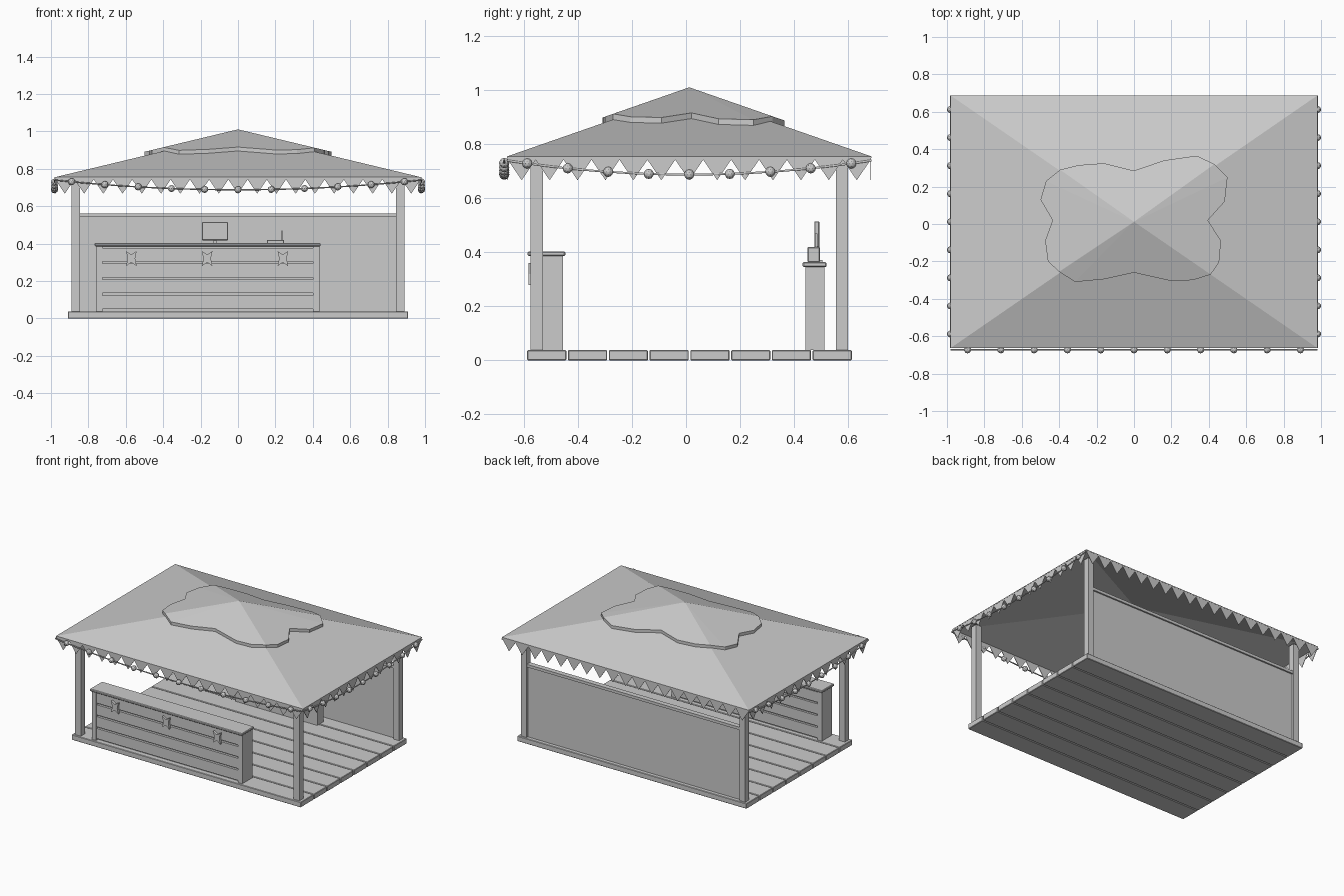
import bpy, bmesh, math
from mathutils import Vector, Matrix

if "Cube" in bpy.data.objects:
    bpy.data.objects.remove(bpy.data.objects["Cube"], do_unlink=True)

grey = bpy.data.materials.new("plain_grey")
grey.use_nodes = True
COLOUR = (0.6, 0.6, 0.6, 1)
grey.diffuse_color = COLOUR
grey.node_tree.nodes["Principled BSDF"].inputs["Base Color"].default_value = COLOUR

CY = 0.012                      # roof centre in y
HX, HY = 0.98, 0.675            # roof half sizes
EAVE, APEX = 0.755, 0.99


def finish(bm, name):
    bmesh.ops.recalc_face_normals(bm, faces=bm.faces)
    mesh = bpy.data.meshes.new(name)
    bm.to_mesh(mesh)
    bm.free()
    mesh.materials.append(grey)
    ob = bpy.data.objects.new(name, mesh)
    bpy.context.collection.objects.link(ob)
    return ob


def box(name, x0, x1, y0, y1, z0, z1, bevel=0.0):
    bm = bmesh.new()
    size = Matrix.Diagonal((x1 - x0, y1 - y0, z1 - z0, 1))
    mid = Matrix.Translation(((x0 + x1) / 2, (y0 + y1) / 2, (z0 + z1) / 2))
    bmesh.ops.create_cube(bm, size=1, matrix=mid @ size)
    if bevel:
        bmesh.ops.bevel(bm, geom=bm.edges[:], offset=bevel, segments=1, affect='EDGES')
    return finish(bm, name)


def roof_z(x, y):
    return APEX - (APEX - EAVE) * max(abs(x) / HX, abs(y - CY) / HY)


def canopy(name, outline, lift, thick):
    """Fan from the apex to an outline lying on the roof slopes, given thickness."""
    bm = bmesh.new()
    layers = []
    for dz in (lift, lift - thick):
        tip = bm.verts.new((0, CY, APEX + dz))
        ring = [bm.verts.new((x, y, roof_z(x, y) + dz)) for x, y in outline]
        layers.append(ring)
        for a, b in zip(ring, ring[1:] + ring[:1]):
            bm.faces.new((tip, a, b))
    top, low = layers
    for i in range(len(top)):
        j = (i + 1) % len(top)
        bm.faces.new((top[i], low[i], low[j], top[j]))
    return finish(bm, name)


# Floor planks
for i in range(8):
    y = -0.588 + i * 0.151
    box("floor_plank", -0.91, 0.91, y, y + 0.145, 0, 0.038, 0.003)

# Corner posts
for x in (-0.89, 0.845):
    for y in (-0.575, 0.555):
        box("corner_post", x, x + 0.045, y, y + 0.045, 0.038, 0.765)

# Back wall and its rail
box("back_wall", -0.85, 0.85, 0.572, 0.586, 0.038, 0.545)
box("back_wall_rail", -0.85, 0.85, 0.56, 0.597, 0.542, 0.562)

# Hipped roof and the wavy layer on top
corners = [(-HX, CY - HY), (HX, CY - HY), (HX, CY + HY), (-HX, CY + HY)]
canopy("roof", corners, 0, 0.006)
wavy = [(0, .285), (.16, .34), (.335, .365), (.43, .32), (.5, .25), (.485, .12),
        (.395, .02), (.465, -.09), (.455, -.205), (.41, -.27), (.315, -.3),
        (.2, -.305), (0, -.26), (-.16, -.295), (-.315, -.31), (-.4, -.255),
        (-.46, -.2), (-.475, -.09), (-.435, .02), (-.5, .13), (-.47, .23),
        (-.395, .29), (-.295, .315), (-.16, .325)]
canopy("roof_top_layer", wavy, 0.021, 0.023)


# Pennant trim along each eave
def pennants(name, start, end, count):
    a, b = Vector((*start, EAVE)), Vector((*end, EAVE))
    step = (b - a) / count
    drop, tip = Vector((0, 0, -0.012)), Vector((0, 0, -0.088))
    bm = bmesh.new()
    for i in range(count):
        p = a + step * i
        q = p + step
        points = (p, p + drop, (p + q) / 2 + tip, q + drop, q)
        bm.faces.new([bm.verts.new(v) for v in points])
    bmesh.ops.remove_doubles(bm, verts=bm.verts[:], dist=0.0001)
    ob = finish(bm, name)
    mod = ob.modifiers.new("thickness", 'SOLIDIFY')
    mod.thickness = 0.003
    mod.offset = 0


ex = HX - 0.003
y0, y1 = CY - HY + 0.003, CY + HY - 0.003
pennants("front_pennants", (-ex, y0), (ex, y0), 19)
pennants("back_pennants", (-ex, y1), (ex, y1), 19)
pennants("left_pennants", (ex, y0), (ex, y1), 13)
pennants("right_pennants", (-ex, y0), (-ex, y1), 13)


# Sagging light strings with round bulbs
def light_string(name, start, end, bulbs, reach):
    a, b = Vector((*start, 0)), Vector((*end, 0))

    def at(t):
        return a.lerp(b, (t + 1) / 2) + Vector((0, 0, 0.688 + 0.052 * t * t))

    curve = bpy.data.curves.new(name + "_wire", 'CURVE')
    curve.dimensions = '3D'
    curve.bevel_depth = 0.004
    curve.bevel_resolution = 1
    spline = curve.splines.new('POLY')
    spline.points.add(24)
    for i, point in enumerate(spline.points):
        point.co = (*at(i / 12 - 1), 1)
    curve.materials.append(grey)
    wire = bpy.data.objects.new(name + "_wire", curve)
    bpy.context.collection.objects.link(wire)
    bm = bmesh.new()
    for i in range(bulbs):
        t = reach * (2 * i / (bulbs - 1) - 1)
        bmesh.ops.create_icosphere(bm, subdivisions=2, radius=0.019,
                                   matrix=Matrix.Translation(at(t)))
    finish(bm, name + "_bulbs")


light_string("front_lights", (-HX, -0.673), (HX, -0.673), 11, 0.908)
for side, x in (("left", 0.981), ("right", -0.981)):
    light_string(side + "_lights", (x, CY - HY), (x, CY + HY), 9, 0.889)

# Front counter: end panels, slats around a recessed core, and a top
for x in (-0.76, 0.4):
    box("counter_end", x, x + 0.035, -0.572, -0.455, 0.038, 0.388)
box("counter_core", -0.73, 0.405, -0.55, -0.475, 0.038, 0.386)
for i in range(4):
    z = 0.05 + i * 0.085
    box("counter_slat", -0.725, 0.4, -0.567, -0.46, z, z + 0.073)
box("counter_top", -0.767, 0.442, -0.586, -0.447, 0.386, 0.403, 0.004)

# Notched ribbons on the counter front
for x in (-0.57, -0.165, 0.24):
    half = [(0, 0.342), (0.028, 0.36), (0.02, 0.32), (0.028, 0.28), (0, 0.3)]
    outline = half + [(-px, pz) for px, pz in half[3:0:-1]]
    bm = bmesh.new()
    face = bm.faces.new([bm.verts.new((x + px, -0.584, pz)) for px, pz in outline])
    out = bmesh.ops.extrude_face_region(bm, geom=[face])
    moved = [v for v in out["geom"] if isinstance(v, bmesh.types.BMVert)]
    bmesh.ops.translate(bm, verts=moved, vec=(0, 0.018, 0))
    finish(bm, "counter_ribbon")

# Back counter
box("back_counter", -0.33, 0.32, 0.442, 0.513, 0.038, 0.345)
box("back_counter_top", -0.34, 0.33, 0.432, 0.52, 0.345, 0.364, 0.004)

# Screen on its stand
box("screen_foot", -0.155, -0.09, 0.46, 0.505, 0.364, 0.372)
box("screen_stand", -0.13, -0.115, 0.48, 0.492, 0.37, 0.42)
box("screen", -0.192, -0.054, 0.475, 0.494, 0.418, 0.515, 0.003)

# Small cash box with an upright rod
box("cash_box", 0.155, 0.247, 0.45, 0.496, 0.364, 0.42, 0.003)
box("cash_box_rod", 0.232, 0.238, 0.478, 0.486, 0.415, 0.47)
